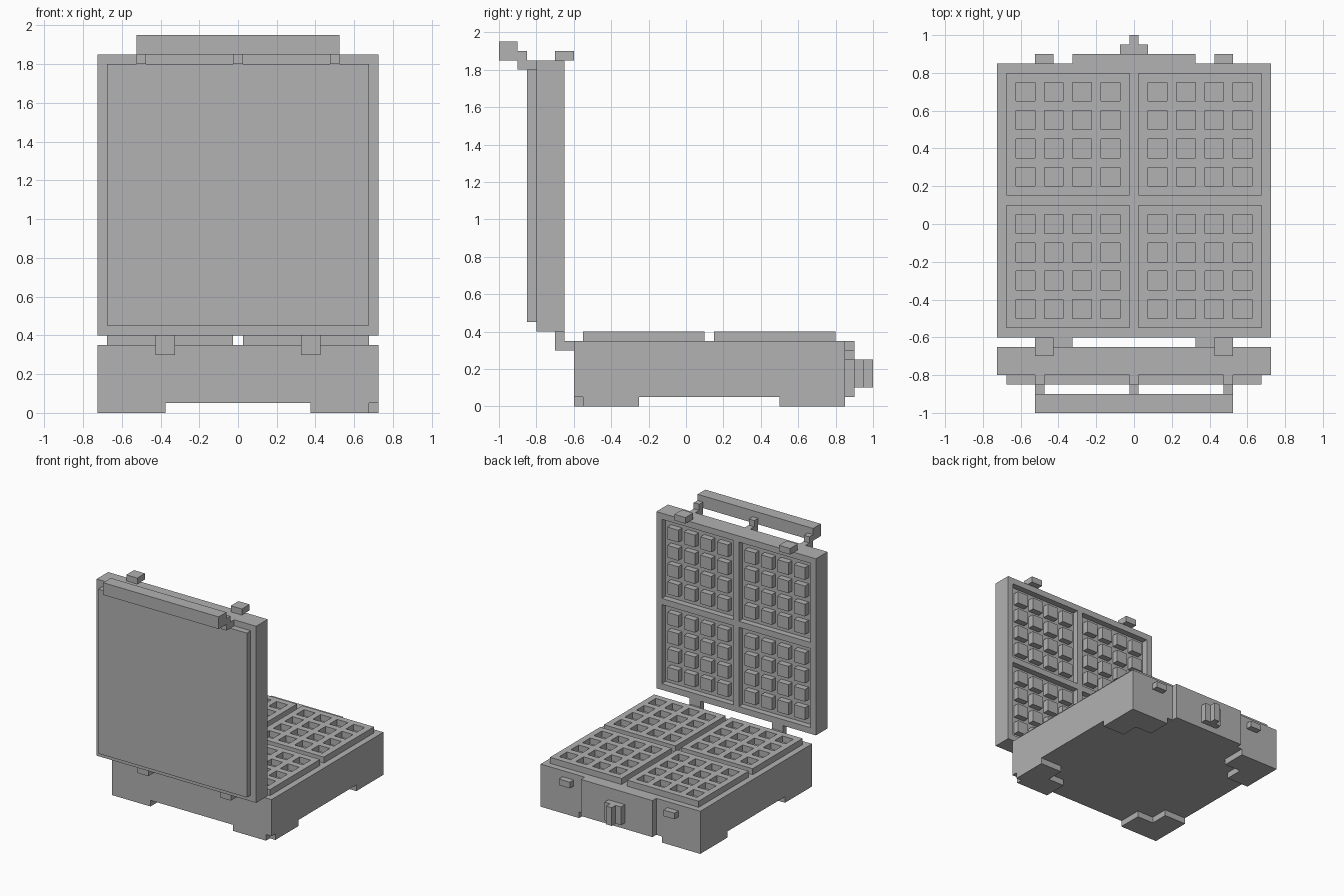
import bpy
import bmesh
from mathutils import Matrix, Vector

cube = bpy.data.objects.get("Cube")
if cube:
    bpy.data.objects.remove(cube, do_unlink=True)

# One plain grey for the whole appliance
grey = bpy.data.materials.new("plain_grey")
grey.use_nodes = True
colour = (0.445, 0.445, 0.445, 1.0)
grey.diffuse_color = colour
for node in grey.node_tree.nodes:
    if node.type == 'BSDF_PRINCIPLED':
        node.inputs["Base Color"].default_value = colour


def finish(name, bm):
    mesh = bpy.data.meshes.new(name)
    bm.to_mesh(mesh)
    bm.free()
    mesh.materials.append(grey)
    obj = bpy.data.objects.new(name, mesh)
    bpy.context.collection.objects.link(obj)
    return obj


def boxes(name, *spans):
    """Flat-sided blocks, each given as x, y and z ranges."""
    bm = bmesh.new()
    for span in spans:
        size = [hi - lo for lo, hi in span]
        centre = Vector([(hi + lo) / 2 for lo, hi in span])
        bmesh.ops.create_cube(bm, size=1, matrix=Matrix.Translation(centre)
                              @ Matrix.Diagonal((*size, 1)))
    return finish(name, bm)


def sheet(name, us, vs, level, solid, upright=False):
    """Cut-out sheet, thickened upwards, or towards the front if upright."""
    bm = bmesh.new()
    verts = [[bm.verts.new((u, level, v) if upright else (u, v, level))
              for v in vs] for u in us]
    for i in range(len(us) - 1):
        for j in range(len(vs) - 1):
            if solid(i, j):
                face = bm.faces.new((verts[i][j], verts[i + 1][j],
                                     verts[i + 1][j + 1], verts[i][j + 1]))
                face.normal_update()
                if (face.normal.y > 0) if upright else (face.normal.z < 0):
                    face.normal_flip()
    bmesh.ops.delete(bm, geom=[v for v in bm.verts if not v.link_faces],
                     context='VERTS')
    obj = finish(name, bm)
    mod = obj.modifiers.new("thickness", 'SOLIDIFY')
    mod.thickness = 0.05
    mod.offset = 1
    return obj


def lattice(i, j):
    return not (i % 2 and j % 2)


HALF = 0.725
SIDES = (("right", -1), ("left", 1))


def across(side, lo, hi):
    return tuple(sorted((side * lo, side * hi)))


# Base body, rear panel and stepped knob
boxes("base_body", ((-HALF, HALF), (-0.6, 0.85), (0.05, 0.35)))
boxes("rear_panel", ((-0.325, 0.325), (0.85, 0.9), (0.05, 0.35)))
boxes("knob", ((-0.075, 0.075), (0.9, 0.95), (0.1, 0.25)),
      ((-0.025, 0.025), (0.95, 1.0), (0.1, 0.25)))

# L-shaped feet, one with a small cord notch at its outer corner
steps = (0, 0.05, 0.2, 0.35)
for x_name, sx in SIDES:
    for y_name, sy in (("front", -1), ("back", 1)):
        notch = sx > 0 and sy < 0
        sheet(f"{y_name}_{x_name}_foot",
              [sx * (HALF - d) for d in steps],
              [0.125 + sy * (HALF - d) for d in steps], 0,
              lambda i, j: not (i == j == 2 or (notch and i == j == 0)))

# Four lower waffle plates with square holes
ribs = [0]
for n in range(4):
    ribs += [0.05 + 0.15 * n, 0.15 + 0.15 * n]
ribs.append(0.65)
starts = (-0.675, 0.025)
for x0 in starts:
    for y0 in starts:
        sheet("lower_waffle_plate", [x0 + r for r in ribs],
              [y0 + 0.125 + r for r in ribs], 0.35, lattice)

# Open lid: core, raised outer cover and rim with four pockets
LID_Z = 1.125
boxes("lid_core", ((-HALF, HALF), (-0.8, -0.7), (0.4, 1.85)))
boxes("lid_cover", ((-0.675, 0.675), (-0.85, -0.8), (0.45, 1.8)))
cuts = (-HALF, -0.675, -0.025, 0.025, 0.675, HALF)
sheet("lid_rim", cuts, [LID_Z + c for c in cuts], -0.65, lattice, upright=True)

# Upper waffle studs standing in the lid pockets
for x0 in starts:
    for z0 in starts:
        studs = []
        for i in range(1, 9, 2):
            for j in range(1, 9, 2):
                studs.append(((x0 + ribs[i], x0 + ribs[i + 1]), (-0.7, -0.65),
                              (LID_Z + z0 + ribs[j], LID_Z + z0 + ribs[j + 1])))
        boxes("upper_waffle_studs", *studs)

# Hinges, lid catches and the base lugs they meet
for name, s in SIDES:
    hinge_x = across(s, 0.325, 0.425)
    catch_x = across(s, 0.425, 0.525)
    boxes(f"{name}_hinge", (hinge_x, (-0.7, -0.65), (0.3, 0.4)),
          (hinge_x, (-0.65, -0.6), (0.3, 0.35)))
    boxes(f"{name}_lid_catch", (catch_x, (-0.7, -0.6), (1.85, 1.9)))
    boxes(f"{name}_base_lug", (catch_x, (0.85, 0.9), (0.25, 0.3)))

# Handle bar on three stepped brackets
boxes("handle_bar", ((-0.525, 0.525), (-1.0, -0.9), (1.85, 1.95)))
for x in (-0.5, 0, 0.5):
    width = (x - 0.025, x + 0.025)
    boxes("handle_bracket", (width, (-0.9, -0.85), (1.8, 1.9)),
          (width, (-0.85, -0.8), (1.8, 1.85)))
